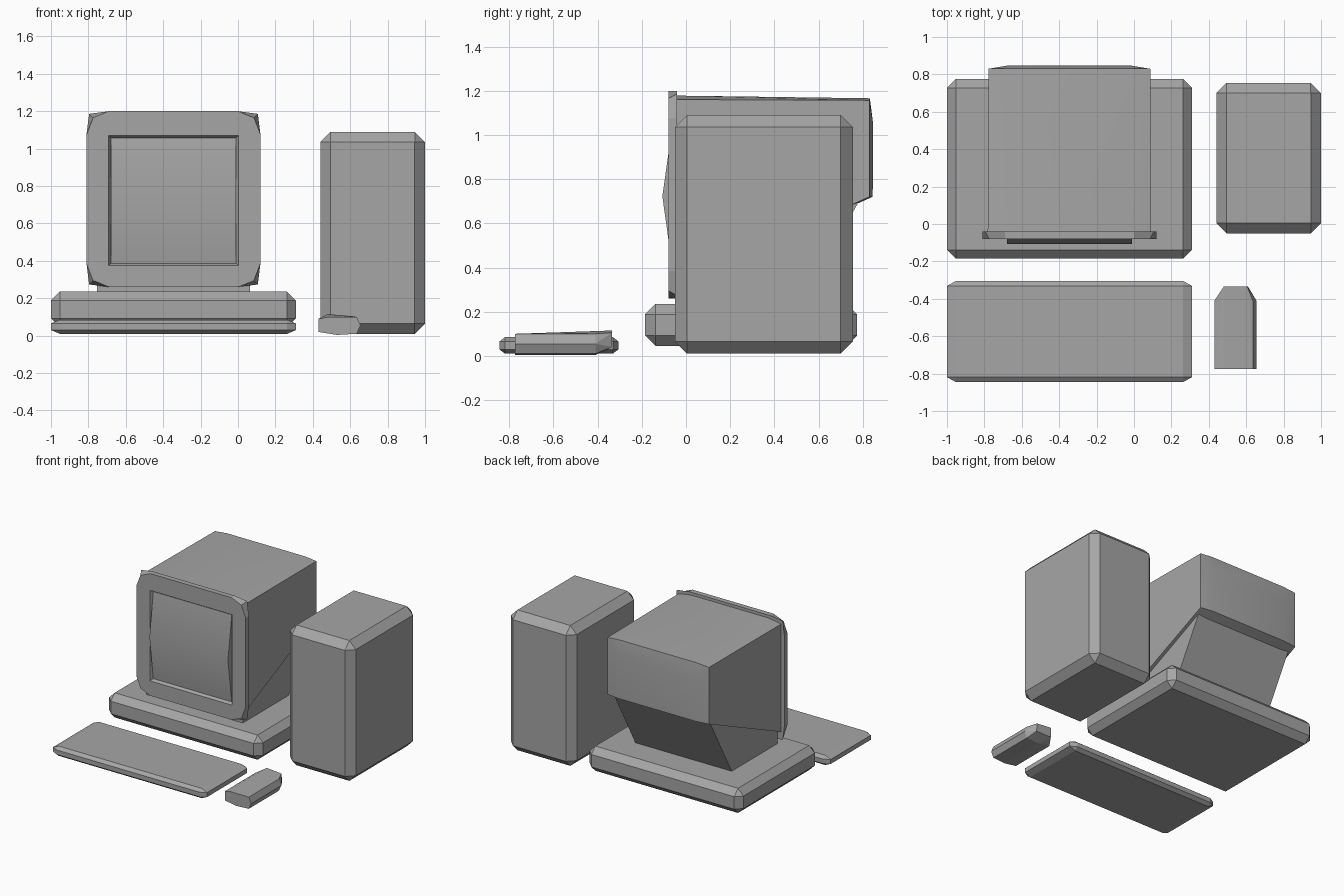
import bpy, bmesh
from itertools import product

cube = bpy.data.objects.get("Cube")
if cube:
    bpy.data.objects.remove(cube)

grey = bpy.data.materials.new("plain_grey")
grey.use_nodes = True
grey.diffuse_color = (0.38, 0.38, 0.38, 1)
grey.node_tree.nodes["Principled BSDF"].inputs["Base Color"].default_value = (0.38, 0.38, 0.38, 1)


def finish(name, bm, smooth=False):
    bmesh.ops.recalc_face_normals(bm, faces=bm.faces)
    mesh = bpy.data.meshes.new(name)
    bm.to_mesh(mesh)
    bm.free()
    obj = bpy.data.objects.new(name, mesh)
    bpy.context.collection.objects.link(obj)
    mesh.materials.append(grey)
    if smooth:
        bpy.ops.object.select_all(action='DESELECT')
        obj.select_set(True)
        bpy.context.view_layer.objects.active = obj
        bpy.ops.object.shade_smooth_by_angle(angle=0.5)
    return obj


def hull(name, points, smooth=False):
    """Convex solid around a few key points, with flat areas merged."""
    bm = bmesh.new()
    verts = [bm.verts.new(p) for p in points]
    bmesh.ops.convex_hull(bm, input=verts)
    bmesh.ops.dissolve_limit(bm, angle_limit=0.01, verts=bm.verts, edges=bm.edges)
    return finish(name, bm, smooth)


def chamfered_box(name, low, high, cut):
    """Box with every edge chamfered; cut is the chamfer along each axis."""
    points = []
    for ends in product((0, 1), repeat=3):
        corner = [(low, high)[e][i] for i, e in enumerate(ends)]
        inner = [c + (cut[i], -cut[i])[ends[i]] for i, c in enumerate(corner)]
        for axis in range(3):
            points.append([corner[i] if i == axis else inner[i] for i in range(3)])
    return hull(name, points)


# Desk parts
chamfered_box("monitor_base", (-1, -0.185, 0.045), (0.31, 0.775, 0.235), (0.047,) * 3)
chamfered_box("tower", (0.44, -0.05, 0.01), (1, 0.755, 1.09), (0.055,) * 3)
chamfered_box("keyboard", (-1, -0.845, 0.01), (0.31, -0.305, 0.085), (0.047, 0.026, 0.02))

# Mouse: straight body with a narrower rear end
front = [(0.43, 0.02), (0.43, 0.09), (0.48, 0.1), (0.635, 0.1),
         (0.655, 0.055), (0.635, 0.01), (0.53, 0.004)]
rear = [(0.48, 0.04), (0.48, 0.115), (0.605, 0.105), (0.61, 0.04)]
body = [(x, -0.775, z) for x, z in front] + [(x, -0.41, z) for x, z in front]
hull("mouse", body + [(x, -0.335, z) for x, z in rear])

# Monitor housing: gently crowned top and back, underside rising to the rear
CX, CZ = -0.345, 0.73
housing = []
for s in (-1, 1):
    housing += [(CX + s * w, y, z) for w, y, z in (
        (0.437, -0.04, 0.33), (0.437, -0.04, 1.16), (0.33, -0.04, 1.178),
        (0.432, 0.83, 0.72), (0.432, 0.83, 1.157), (0.33, 0.832, 1.166),
        (0.33, 0.847, 1.05), (0.33, 0.845, 0.72))]
hull("monitor_housing", housing, smooth=True)

# Neck: wedge between housing and base
side = [(-0.035, 0.23), (-0.035, 0.36), (0.8, 0.73), (0.52, 0.23)]
hull("monitor_neck", [(CX + s * 0.41, y, z) for s in (-1, 1) for y, z in side])

# Bezel: rounded frame with a recessed opening
corners = [(1, 1), (-1, 1), (-1, -1), (1, -1)]


def frame_loop(bm, y, bend):
    loop = []
    for sx, sz in corners:
        trio = [(0.465, 0.345), (bend, bend + 0.005), (0.345, 0.47)]
        if sx * sz < 0:
            trio.reverse()
        loop += [bm.verts.new((CX + sx * a, y, CZ + sz * b)) for a, b in trio]
    return loop


def square_loop(bm, y, half_x, half_z):
    return [bm.verts.new((CX + sx * half_x, y, CZ - 0.008 + sz * half_z)) for sx, sz in corners]


bm = bmesh.new()
outer, back = frame_loop(bm, -0.08, 0.43), frame_loop(bm, -0.04, 0.451)
rim, floor = square_loop(bm, -0.08, 0.348, 0.348), square_loop(bm, -0.055, 0.334, 0.335)
for i in range(12):
    j = (i + 1) % 12
    bm.faces.new((outer[i], outer[j], back[j], back[i]))
for i in range(4):
    j = (i + 1) % 4
    bm.faces.new((*outer[3 * i:3 * i + 3], rim[i]))
    bm.faces.new((outer[3 * i + 2], outer[3 * j], rim[j], rim[i]))
    bm.faces.new((rim[i], rim[j], floor[j], floor[i]))
bm.faces.new(floor)
bm.faces.new(back)
finish("monitor_bezel", bm)

# Screen: bulges forward along its middle line
screen = [(CX + s * 0.334, y, CZ - 0.008 + z) for s in (-1, 1) for y, z in (
    (-0.05, -0.335), (-0.06, -0.335), (-0.107, 0), (-0.06, 0.335), (-0.05, 0.335))]
hull("screen", screen, smooth=True)
